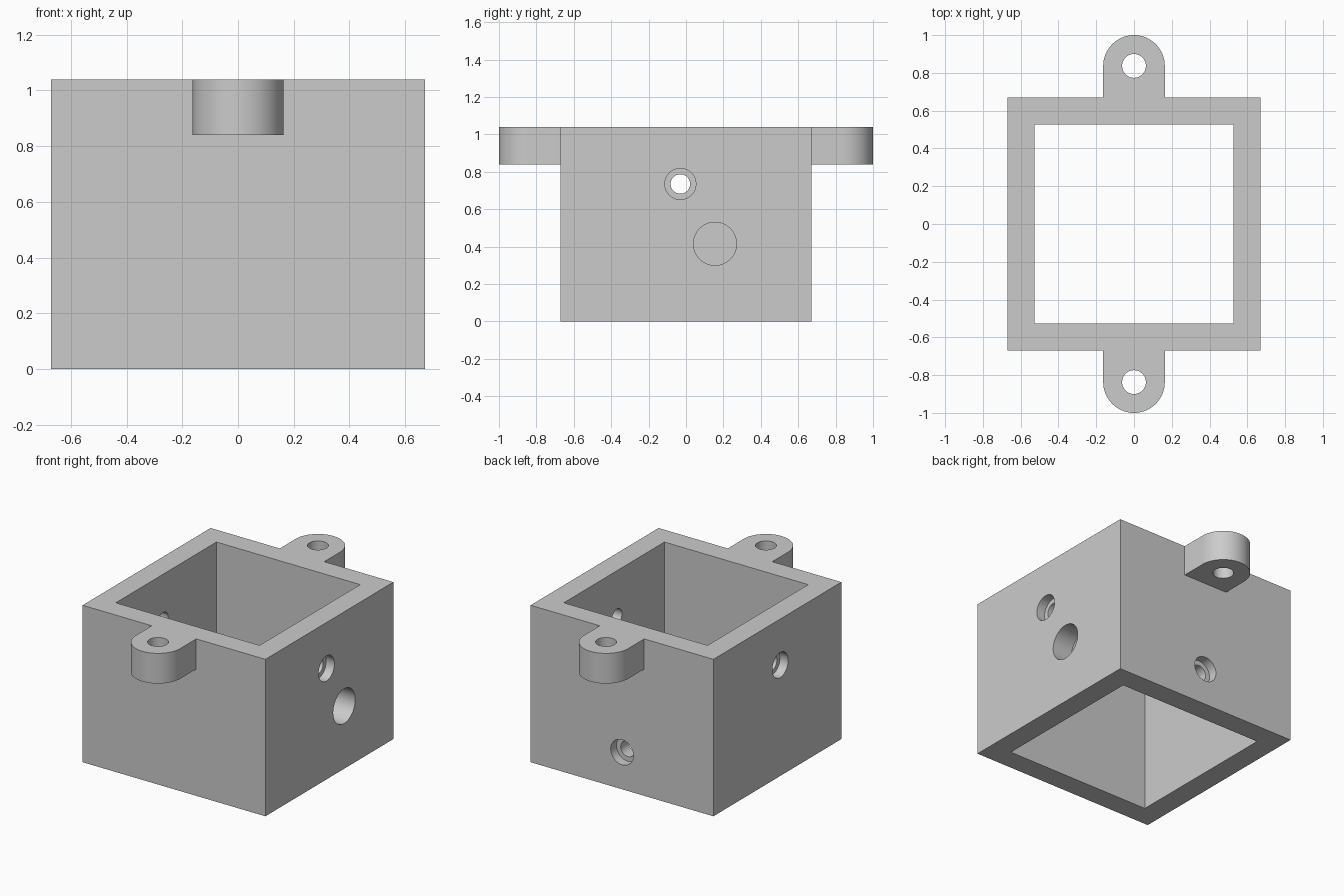
import bpy
import bmesh
from math import pi, cos, sin
from mathutils import Matrix

cube = bpy.data.objects.get("Cube")
if cube:
    bpy.data.objects.remove(cube, do_unlink=True)

OUTER, INNER, HEIGHT = 0.67, 0.527, 1.04
WALL = OUTER - INNER
LUG_R, LUG_Y, LUG_Z = 0.163, 0.837, 0.84

grey = bpy.data.materials.new("plain_grey")
grey.use_nodes = True
grey.diffuse_color = (0.6, 0.6, 0.6, 1)
grey.node_tree.nodes["Principled BSDF"].inputs["Base Color"].default_value = (0.6, 0.6, 0.6, 1)


def finish(name, bm):
    bmesh.ops.recalc_face_normals(bm, faces=bm.faces)
    mesh = bpy.data.meshes.new(name)
    bm.to_mesh(mesh)
    bm.free()
    mesh.materials.append(grey)
    obj = bpy.data.objects.new(name, mesh)
    bpy.context.collection.objects.link(obj)
    return obj


def prism(name, outline, z0, z1):
    bm = bmesh.new()
    face = bm.faces.new([bm.verts.new((x, y, z0)) for x, y in outline])
    top = bmesh.ops.extrude_face_region(bm, geom=[face])["geom"]
    verts = [v for v in top if isinstance(v, bmesh.types.BMVert)]
    bmesh.ops.translate(bm, verts=verts, vec=(0, 0, z1 - z0))
    return finish(name, bm)


def square(h):
    return [(-h, -h), (h, -h), (h, h), (-h, h)]


def drill(name, centre, axis, radius, depth):
    bm = bmesh.new()
    turn = {"X": Matrix.Rotation(pi / 2, 4, "Y"),
            "Y": Matrix.Rotation(pi / 2, 4, "X"), "Z": Matrix()}[axis]
    bmesh.ops.create_cone(bm, cap_ends=True, segments=64, radius1=radius,
                          radius2=radius, depth=depth,
                          matrix=Matrix.Translation(centre) @ turn)
    return finish(name, bm)


def combine(target, tool, operation):
    mod = target.modifiers.new(tool.name, "BOOLEAN")
    mod.operation, mod.solver, mod.object = operation, "EXACT", tool
    bpy.context.view_layer.objects.active = target
    bpy.ops.object.modifier_apply(modifier=mod.name)
    bpy.data.objects.remove(tool, do_unlink=True)


# Square housing with a rounded mounting lug at front and back
housing = prism("housing", square(OUTER), 0, HEIGHT)
arc = [(LUG_R * cos(pi * i / 32), LUG_Y + LUG_R * sin(pi * i / 32)) for i in range(33)]
lug_outline = [(-LUG_R, OUTER - 0.05), (LUG_R, OUTER - 0.05)] + arc
for side in (-1, 1):
    lug = prism("mounting_lug", [(x, y * side) for x, y in lug_outline], LUG_Z, HEIGHT)
    combine(housing, lug, "UNION")

# Open square cavity
combine(housing, prism("cavity", square(INNER), -0.1, HEIGHT + 0.1), "DIFFERENCE")

# Vertical bolt holes through the lugs
for side in (-1, 1):
    combine(housing, drill("bolt_hole", (0, side * LUG_Y, 0.94), "Z", 0.063, 0.5), "DIFFERENCE")

# Counterbored holes in both side walls and low in the back wall
SCREW_R, BORE_R, BORE_DEPTH = 0.052, 0.083, 0.06
for axis, side, across, z in (("X", 1, -0.03, 0.735), ("X", -1, -0.03, 0.735),
                              ("Y", 1, 0, 0.245)):
    for name, radius, depth in (("screw_hole", SCREW_R, WALL * 2),
                                ("counterbore", BORE_R, BORE_DEPTH * 2)):
        d = side * OUTER
        centre = (d, across, z) if axis == "X" else (across, d, z)
        combine(housing, drill(name, centre, axis, radius, depth + 0.001), "DIFFERENCE")

# Large plain hole in one side wall
combine(housing, drill("cable_hole", (OUTER, 0.155, 0.415), "X", 0.115, WALL * 3), "DIFFERENCE")

bpy.ops.object.select_all(action="DESELECT")
housing.select_set(True)
bpy.context.view_layer.objects.active = housing
bpy.ops.object.shade_smooth_by_angle(angle=pi / 6)
